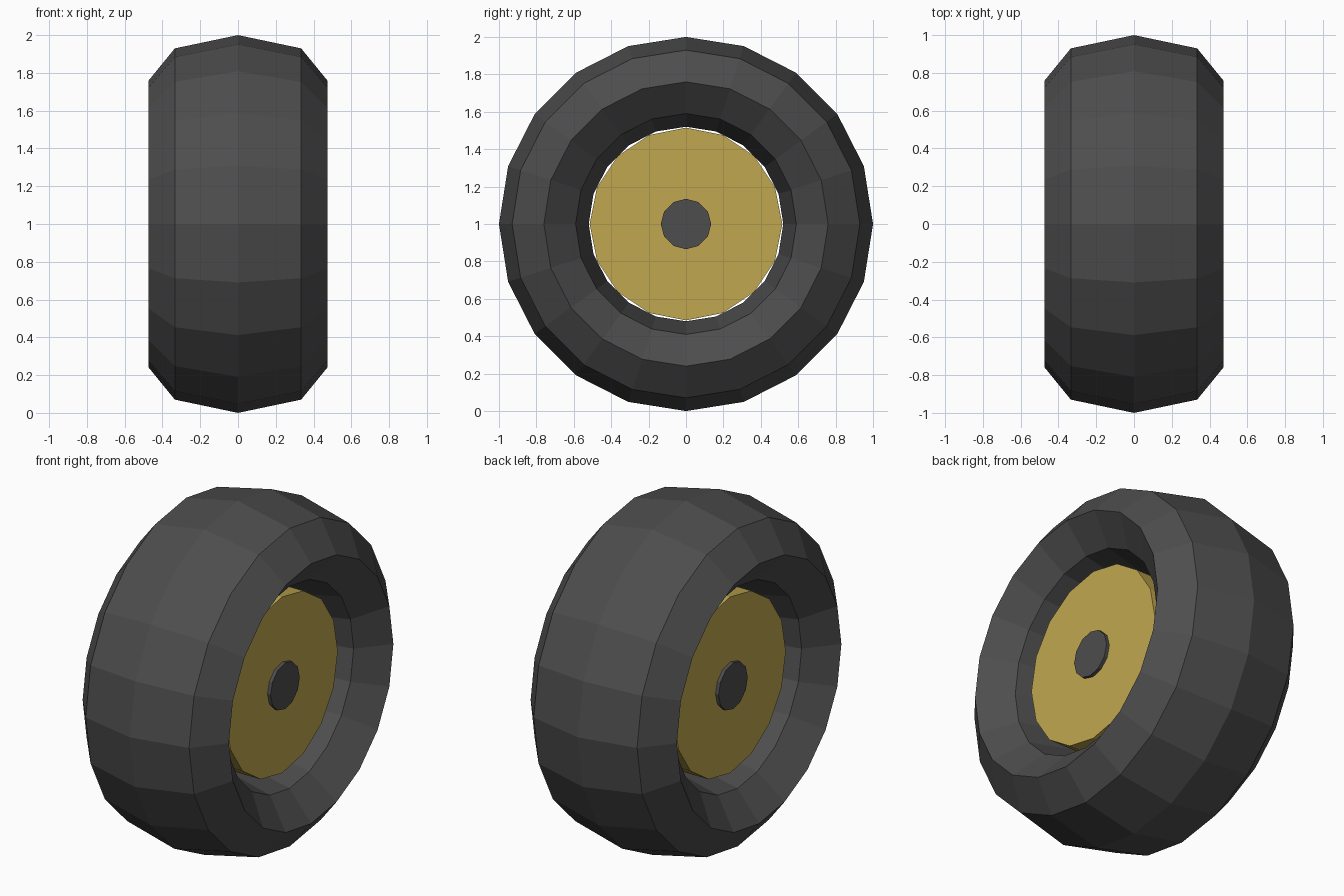
import bpy, bmesh, math
from mathutils import Matrix

if "Cube" in bpy.data.objects:
    bpy.data.objects.remove(bpy.data.objects["Cube"])


def material(name, rgb):
    m = bpy.data.materials.new(name)
    m.diffuse_color = (*rgb, 1)
    m.use_nodes = True
    m.node_tree.nodes["Principled BSDF"].inputs["Base Color"].default_value = m.diffuse_color
    return m


rubber = material("dark rubber", (0.075, 0.075, 0.075))
gold = material("gold metal", (0.53, 0.39, 0.08))


def finish(name, bm, mat):
    bmesh.ops.recalc_face_normals(bm, faces=bm.faces)
    bmesh.ops.translate(bm, verts=bm.verts, vec=(0, 0, 1))
    me = bpy.data.meshes.new(name)
    bm.to_mesh(me)
    bm.free()
    me.materials.append(mat)
    ob = bpy.data.objects.new(name, me)
    bpy.context.collection.objects.link(ob)
    return ob


def axle_cylinder(name, radius, half_width, sides, mat):
    # cylinder along x with a corner straight up
    bm = bmesh.new()
    bmesh.ops.create_cone(bm, cap_ends=True, segments=sides, radius1=radius,
                          radius2=radius, depth=2 * half_width,
                          matrix=Matrix.Rotation(math.pi / 2, 4, 'Y'))
    return finish(name, bm, mat)


# tire: eight-sided ring section, stretched along the axle, 20 steps around
STEPS, RING = 20, 8
bm = bmesh.new()
rings = []
for i in range(STEPS):
    a = 2 * math.pi * i / STEPS
    ring = []
    for j in range(RING):
        b = 2 * math.pi * j / RING
        r = 0.76 + 0.24 * math.cos(b)
        ring.append(bm.verts.new((0.473 * math.sin(b), r * math.cos(a), r * math.sin(a))))
    rings.append(ring)
for i in range(STEPS):
    p, q = rings[i], rings[(i + 1) % STEPS]
    for j in range(RING):
        k = (j + 1) % RING
        bm.faces.new((p[j], p[k], q[k], q[j]))
finish("tire", bm, rubber)

# wheel disc filling the tire, and the hub passing through it
axle_cylinder("wheel_disc", 0.515, 0.285, 16, gold)
axle_cylinder("hub", 0.135, 0.305, 12, rubber)
